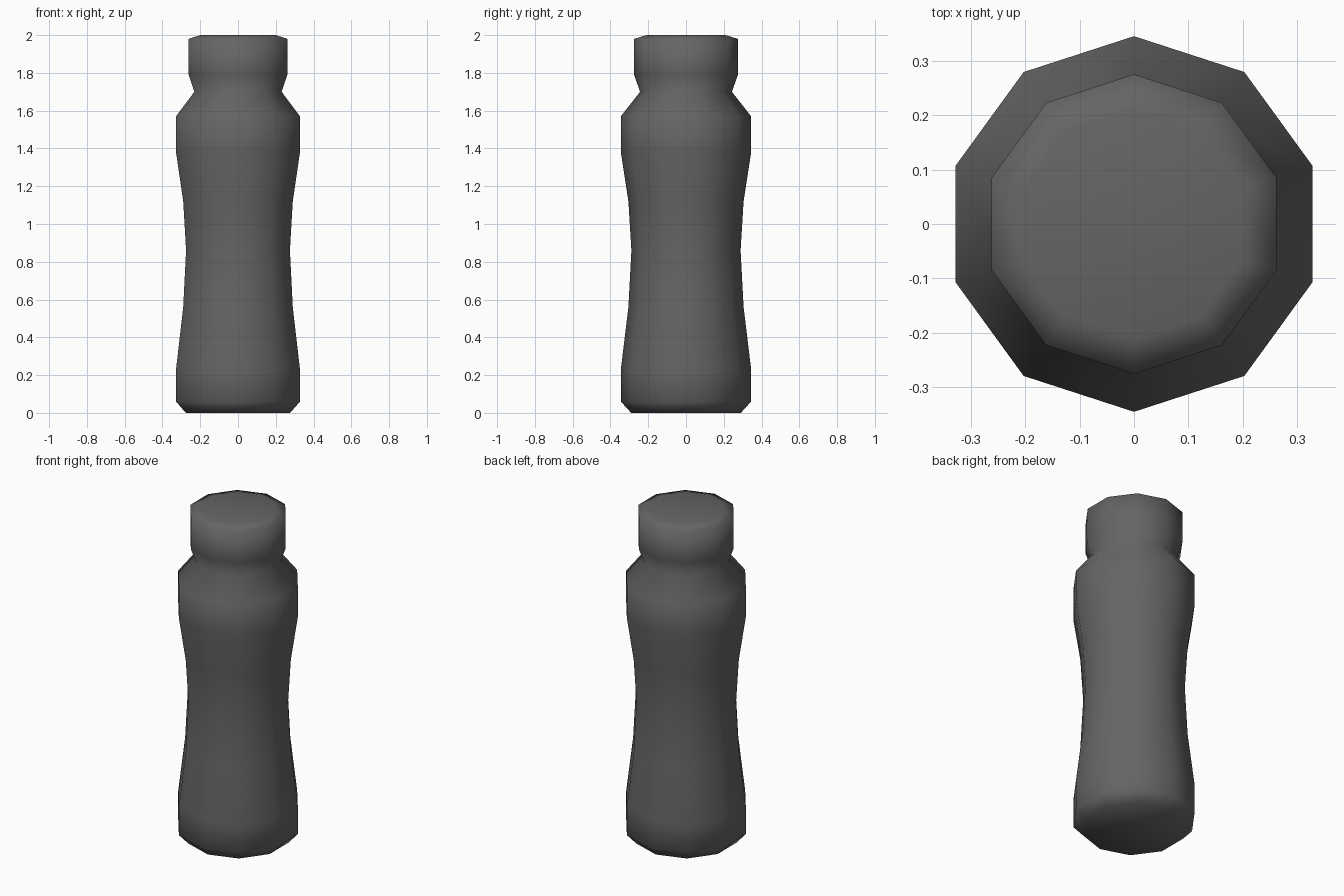
import bpy
import bmesh
from math import sin, cos, pi

cube = bpy.data.objects.get("Cube")
if cube:
    bpy.data.objects.remove(cube, do_unlink=True)

SIDES = 10

# One dark grey material
grey = bpy.data.materials.new("dark_grey")
grey.use_nodes = True
colour = (0.13, 0.13, 0.13, 1.0)
grey.diffuse_color = colour
grey.node_tree.nodes["Principled BSDF"].inputs["Base Color"].default_value = colour

# Profile as (corner radius, height): chamfered foot, waisted body, shoulder, neck, cap
profile = [
    (0.29, 0.0), (0.345, 0.06), (0.345, 0.23), (0.305, 0.56),
    (0.289, 0.86), (0.305, 1.12), (0.345, 1.38), (0.345, 1.57),
    (0.243, 1.70), (0.275, 1.79), (0.275, 1.98), (0.21, 2.0),
]


def lathe(name, points, material):
    """Turn a profile into a closed, smooth ten-sided solid with a corner at the back."""
    bm = bmesh.new()
    rings = []
    for r, z in points:
        angles = [pi / 2 + 2 * pi * i / SIDES for i in range(SIDES)]
        rings.append([bm.verts.new((r * cos(a), r * sin(a), z)) for a in angles])
    for low, high in zip(rings, rings[1:]):
        for i in range(SIDES):
            j = (i + 1) % SIDES
            bm.faces.new((low[i], low[j], high[j], high[i]))
    bm.faces.new(rings[0][::-1])
    bm.faces.new(rings[-1])
    for face in bm.faces:
        face.smooth = True
    mesh = bpy.data.meshes.new(name)
    bm.to_mesh(mesh)
    bm.free()
    mesh.materials.append(material)
    obj = bpy.data.objects.new(name, mesh)
    bpy.context.collection.objects.link(obj)
    return obj


# Bottle with its cap
lathe("bottle", profile, grey)
